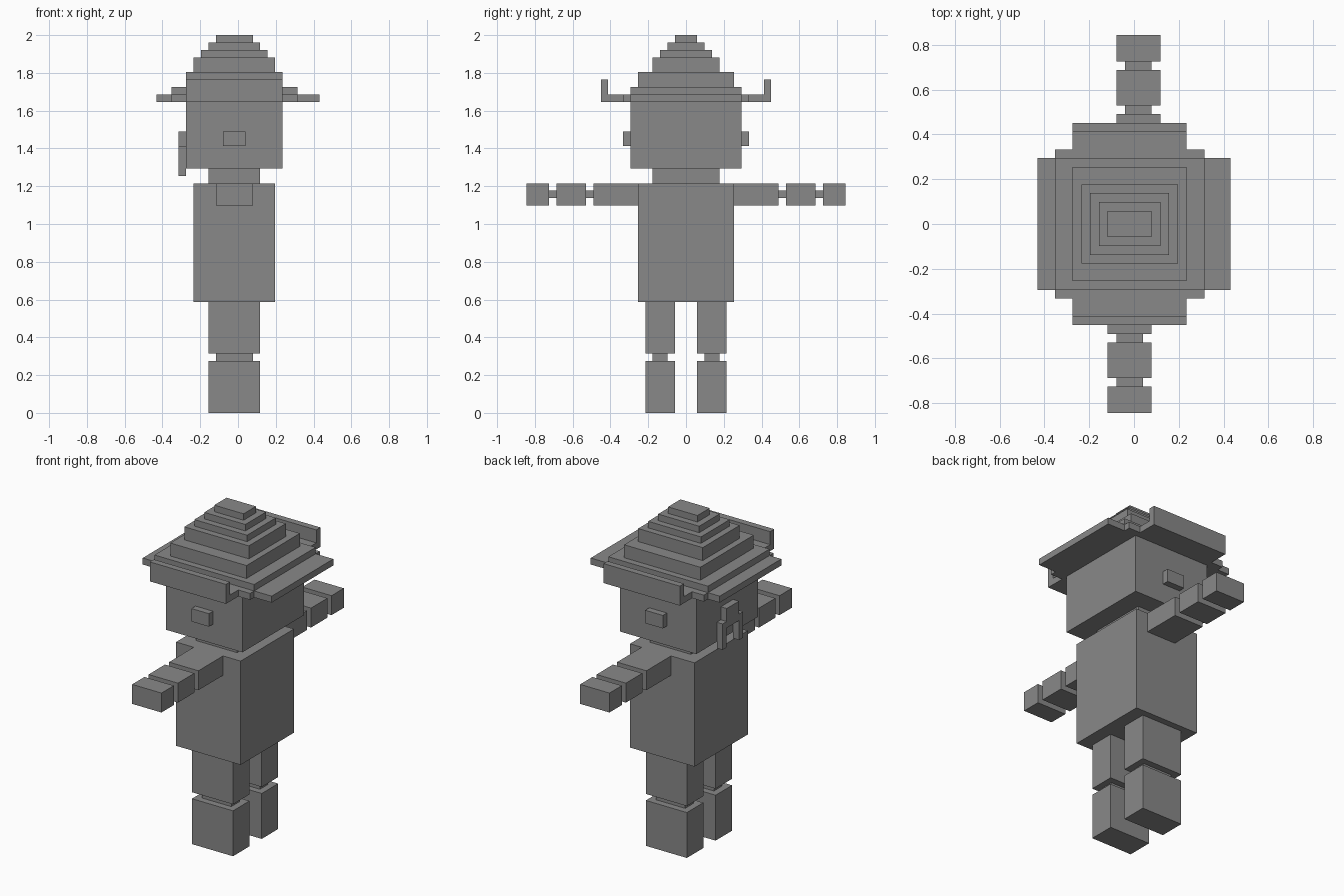
import bpy
from mathutils import Vector

cube = bpy.data.objects.get("Cube")
if cube:
    bpy.data.objects.remove(cube, do_unlink=True)

U = 2 / 51  # one block of the building grid

grey = bpy.data.materials.new("plain_grey")
grey.use_nodes = True
colour = (0.25, 0.25, 0.25, 1)
grey.diffuse_color = colour
grey.node_tree.nodes["Principled BSDF"].inputs["Base Color"].default_value = colour


def box(name, x, y, z):
    """Block spanning the given (low, high) grid ranges."""
    lo, hi = (Vector(c) * U for c in zip(x, y, z))
    bpy.ops.mesh.primitive_cube_add(size=1, location=(lo + hi) / 2)
    ob = bpy.context.object
    ob.name = name
    for v in ob.data.vertices:
        v.co = Vector(a * b for a, b in zip(v.co, hi - lo))
    ob.data.materials.append(grey)
    return ob


def centred(name, x, half_y, z):
    return box(name, x, (-half_y, half_y), z)


def pair(name, x, y, z, shift=0):
    """Block on both sides; the +y one may be shifted along x."""
    box(name + "_a", x, (-y[1], -y[0]), z)
    box(name + "_b", (x[0] + shift, x[1] + shift), y, z)


# Legs
pair("lower_leg", (-4, 3), (1.5, 5.5), (0, 7))
pair("knee", (-3, 2), (2.5, 4.5), (7, 8))
pair("upper_leg", (-4, 3), (1.5, 5.5), (8, 15))

# Body and head
centred("torso", (-6, 5), 6.5, (15, 31))
centred("neck", (-4, 3), 4.5, (31, 33))
centred("head", (-7, 6), 7.5, (33, 42))
pair("ear", (-2, 1), (7.5, 8.5), (36, 38))

# Arms
pair("upper_arm", (-3, 2), (6.5, 12.5), (28, 31), 1)
pair("elbow", (-2, 1), (12.5, 13.5), (29, 30), 1)
pair("forearm", (-3, 2), (13.5, 17.5), (28, 31), 1)
pair("wrist", (-2, 1), (17.5, 18.5), (29, 30), 1)
pair("hand", (-3, 2), (18.5, 21.5), (28, 31), 1)

# Nose and moustache
centred("nose", (-8, -7), 1.5, (36, 38))
centred("moustache_bar", (-8, -7), 1.5, (35, 36))
pair("moustache_end", (-8, -7), (1.5, 2.5), (32, 36))

# Hat brim with turned-up sides
centred("brim", (-11, 11), 7.5, (42, 43))
centred("brim_top", (-9, 8), 7.5, (43, 44))
pair("brim_edge", (-9, 8), (7.5, 8.5), (42, 43))
pair("brim_side", (-7, 6), (8.5, 10.5), (42, 43))
pair("brim_upturn", (-7, 6), (10.5, 11.5), (42, 45))

# Stepped crown
steps = [(7, 6.5, 44, 46), (6, 4.5, 46, 48), (5, 3.5, 48, 49),
         (4, 2.5, 49, 50), (3, 1.5, 50, 51)]
for i, (w, half_y, z0, z1) in enumerate(steps, 1):
    centred(f"crown_step_{i}", (-w, w - 1), half_y, (z0, z1))
